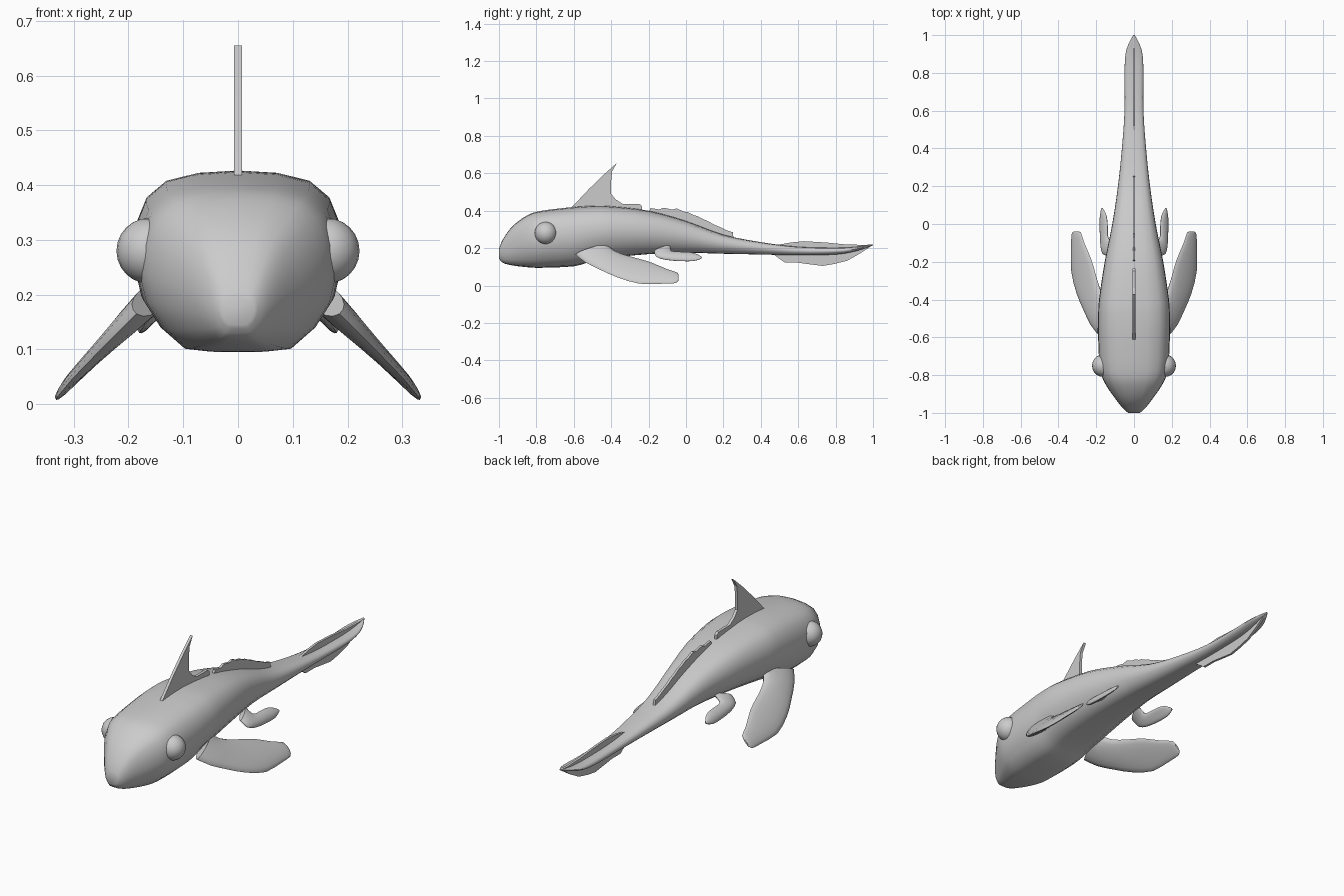
import bpy, bmesh, math
from mathutils import Vector

if "Cube" in bpy.data.objects:
    bpy.data.objects.remove(bpy.data.objects["Cube"])


def finish(name, bm, mirror=False, angle=40):
    bmesh.ops.recalc_face_normals(bm, faces=bm.faces[:])
    me = bpy.data.meshes.new(name)
    bm.to_mesh(me)
    bm.free()
    ob = bpy.data.objects.new(name, me)
    bpy.context.collection.objects.link(ob)
    bpy.ops.object.select_all(action='DESELECT')
    ob.select_set(True)
    bpy.context.view_layer.objects.active = ob
    bpy.ops.object.shade_smooth_by_angle(angle=math.radians(angle))
    if mirror:
        ob.modifiers.new("Mirror", 'MIRROR').use_mirror_merge = False
    return ob


def loft(name, rings, mirror=False):
    bm = bmesh.new()
    rows = [[bm.verts.new(p) for p in r] for r in rings]
    n = len(rows[0])
    for a, b in zip(rows, rows[1:]):
        for i in range(n):
            j = (i + 1) % n
            bm.faces.new((a[i], a[j], b[j], b[i]))
    bm.faces.new(rows[0])
    bm.faces.new(rows[-1])
    return finish(name, bm, mirror)


def smooth(keys, steps=3):
    # Catmull-Rom through the key rows
    out = []
    for i in range(len(keys) - 1):
        p0, p1 = keys[max(i - 1, 0)], keys[i]
        p2, p3 = keys[i + 1], keys[min(i + 2, len(keys) - 1)]
        for s in range(steps):
            t = s / steps
            out.append([0.5 * (2 * b + (c - a) * t + (2 * a - 5 * b + 4 * c - d) * t * t
                               + (3 * b - a - 3 * c + d) * t ** 3)
                        for a, b, c, d in zip(p0, p1, p2, p3)])
    out.append(list(keys[-1]))
    return out


def plate(name, outline, thick):
    # thin vertical fin on the centre line, outline in (y, z)
    bm = bmesh.new()
    f = bm.faces.new([bm.verts.new((-thick / 2, y, z)) for y, z in outline])
    r = bmesh.ops.extrude_face_region(bm, geom=[f])
    for v in r['geom']:
        if isinstance(v, bmesh.types.BMVert):
            v.co.x += thick
    bmesh.ops.triangulate(bm, faces=[f for f in bm.faces if len(f.verts) > 4])
    return finish(name, bm, angle=20)


def curve_x(z, table):
    # sideways position of a paired fin at height z
    if z <= table[0][0]:
        return table[0][1]
    for (z0, x0), (z1, x1) in zip(table, table[1:]):
        if z <= z1:
            return x0 + (x1 - x0) * (z - z0) / (z1 - z0)
    return table[-1][1]


def paired_fin(name, stations, table, n=16):
    rings = []
    for y0, z0, y1, z1, th in smooth(stations, 2):
        ring = []
        for k in range(n):
            a = 2 * math.pi * k / n
            t = 0.5 - 0.5 * math.cos(a)
            y, z = y0 + (y1 - y0) * t, z0 + (z1 - z0) * t
            off = math.sin(a) * th / 2
            ring.append((curve_x(z, table) + off * 0.75, y, z + off * 0.5))
        rings.append(ring)
    return loft(name, rings, True)


# Body: y, half width, bottom z, top z
keys = [(-1.0, .03, .145, .195), (-.98, .055, .122, .245), (-.93, .095, .108, .315),
        (-.85, .15, .098, .375), (-.77, .18, .095, .4), (-.6, .19, .103, .42),
        (-.5, .19, .13, .426), (-.4, .185, .148, .424), (-.2, .155, .168, .4),
        (0, .115, .175, .345), (.2, .085, .17, .272), (.4, .064, .166, .232),
        (.6, .05, .162, .207), (.8, .05, .166, .202), (.9, .045, .182, .206),
        (.96, .026, .2, .214), (1.0, .004, .215, .221)]
half = [(0, 0), (.28, .003), (.53, .02), (.76, .14), (.93, .3), (1, .48), (.985, .66),
        (.88, .83), (.69, .935), (.38, .985), (0, 1)]
section = half + [(-x, t) for x, t in half[-2:0:-1]]
loft("body", [[(w * x, y, lo + (hi - lo) * t) for x, t in section]
              for y, w, lo, hi in smooth(keys)])

# Eyes
bm = bmesh.new()
bmesh.ops.create_uvsphere(bm, u_segments=20, v_segments=12, radius=.06)
for v in bm.verts:
    v.co += Vector((.162, -.75, .28))
finish("eyes", bm, True)

# Front and rear paired fins: lower edge y z, upper edge y z, thickness
paired_fin("pectoral_fins",
           [(-.59, .165, -.42, .215, .06), (-.54, .125, -.38, .185, .052),
            (-.46, .085, -.33, .165, .042), (-.37, .045, -.27, .148, .034),
            (-.25, .01, -.19, .125, .028), (-.12, .01, -.1, .087, .022),
            (-.055, .013, -.045, .068, .016), (-.04, .028, -.04, .045, .01)],
           [(.01, .332), (.04, .308), (.073, .277), (.14, .21), (.2, .15)])
paired_fin("pelvic_fins",
           [(-.17, .185, -.08, .215, .035), (-.16, .155, -.08, .185, .032),
            (-.11, .138, -.04, .18, .028), (-.03, .131, .02, .178, .024),
            (.04, .131, .06, .168, .018), (.08, .143, .085, .152, .008)],
           [(.13, .18), (.155, .165), (.18, .14), (.215, .09)])

# Tall dorsal fin
plate("dorsal_fin", [(-.62, .41), (-.6, .43), (-.52, .515), (-.44, .593), (-.37, .655),
                     (-.395, .61), (-.4, .56), (-.4, .49), (-.375, .46), (-.34, .437),
                     (-.25, .436), (-.235, .425), (-.235, .395), (-.4, .4)], .014)

# Ragged second dorsal fin
top = [(-.19, .414), (-.12, .416), (-.05, .412), (.01, .392), (.06, .372), (.11, .348),
       (.17, .318), (.25, .285)]
ragged = [(-.2, .39)]
for (y0, z0), (y1, z1) in zip(top, top[1:]):
    ragged += [(y0, z0), ((y0 + y1) / 2 + .012, (z0 + z1) / 2 - .008)]
ragged += [top[-1], (.255, .245), (.1, .29), (0, .33), (-.1, .36)]
plate("ragged_dorsal_fin", ragged, .012)

# Tail fins above and below
plate("upper_tail_fin", [(.46, .205), (.5, .219), (.56, .23), (.63, .237), (.75, .23),
                         (.85, .22), (.95, .217), (.99, .219), (.9, .195), (.7, .19)], .012)
plate("lower_tail_fin", [(.46, .175), (.49, .15), (.53, .122), (.6, .122), (.65, .115),
                         (.73, .105), (.79, .115), (.86, .132), (.92, .165), (.995, .214),
                         (.9, .193), (.7, .185)], .012)
